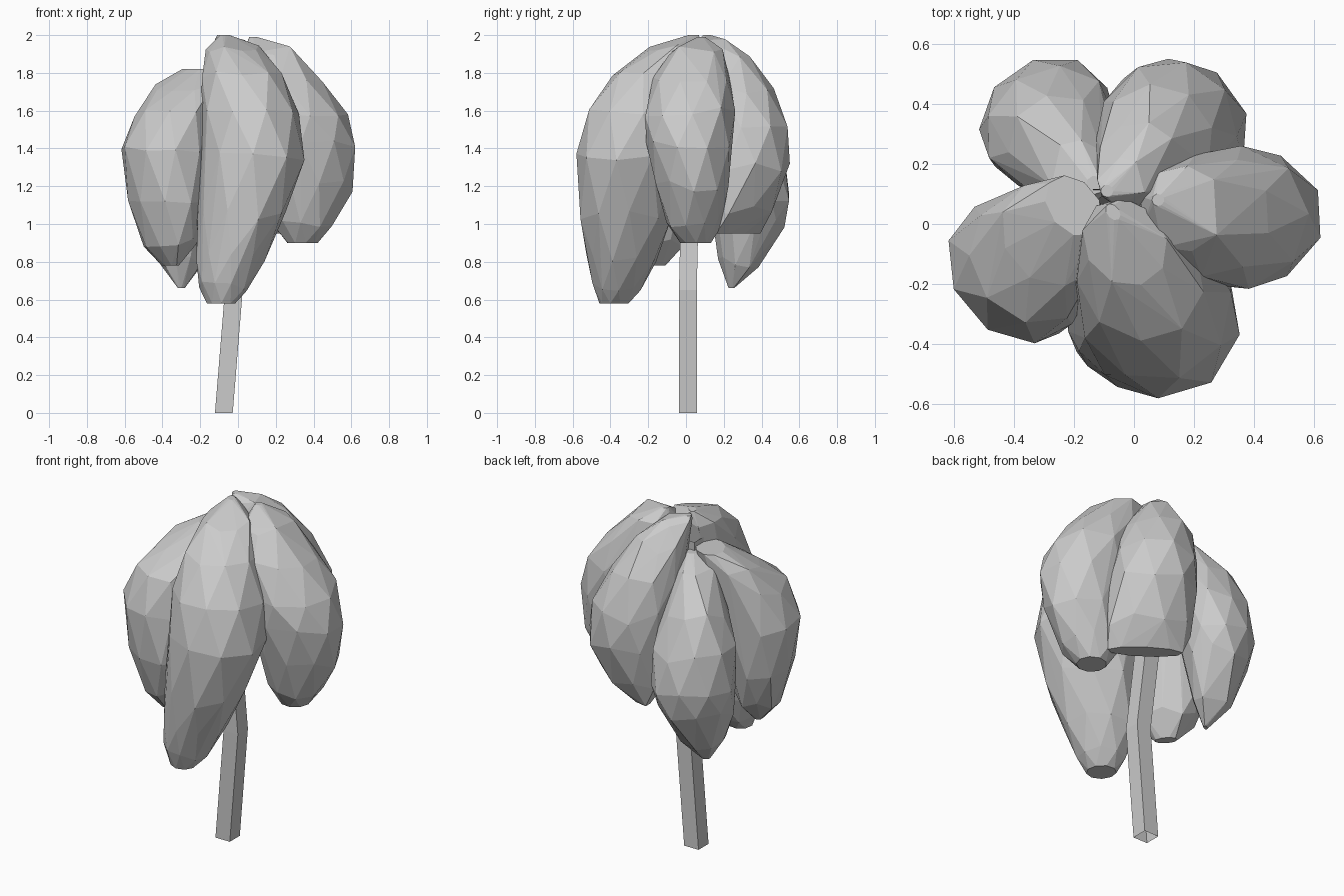
import bpy
import bmesh
import random
from math import cos, sin, pi, radians
from mathutils import Vector

random.seed(4)
SIDES = 9

cube = bpy.data.objects.get("Cube")
if cube:
    bpy.data.objects.remove(cube, do_unlink=True)


def make_material(name, value):
    mat = bpy.data.materials.new(name)
    mat.use_nodes = True
    colour = (value, value, value, 1)
    mat.diffuse_color = colour
    mat.node_tree.nodes["Principled BSDF"].inputs["Base Color"].default_value = colour
    return mat


grey = make_material("plain grey", 0.6)


def add_object(name, bm):
    bmesh.ops.recalc_face_normals(bm, faces=bm.faces)
    mesh = bpy.data.meshes.new(name)
    bm.to_mesh(mesh)
    bm.free()
    mesh.materials.append(grey)
    obj = bpy.data.objects.new(name, mesh)
    bpy.context.collection.objects.link(obj)
    return obj


def lobe(name, angle, stations):
    """Faceted drooping lobe: hull around stacked ovals.
    Each station is height, centre x, centre y, outward radius, sideways radius."""
    out = Vector((cos(radians(angle)), sin(radians(angle)), 0))
    side = Vector((-out.y, out.x, 0))
    bm = bmesh.new()
    last = len(stations) - 1
    for row, (z, cx, cy, depth, width) in enumerate(stations):
        for i in range(SIDES):
            # alternate rows are turned half a step to give triangular facets
            t = 2 * pi * (i + row / 2) / SIDES
            lift = 0 if row in (0, last) else random.uniform(-0.03, 0.03)
            bm.verts.new(Vector((cx, cy, z + lift))
                         + out * depth * cos(t) * 1.03
                         + side * width * sin(t) * 1.03)
    hull = bmesh.ops.convex_hull(bm, input=bm.verts)
    spare = {v for v in hull["geom_interior"] + hull["geom_unused"]
             if isinstance(v, bmesh.types.BMVert)}
    bmesh.ops.delete(bm, geom=list(spare), context='VERTS')
    return add_object(name, bm)


def stem(name, path, half):
    """Open square tube through a few bend points."""
    bm = bmesh.new()
    corners = [(-half, -half), (half, -half), (half, half), (-half, half)]
    rings = [[bm.verts.new((x + dx, y + dy, z)) for dx, dy in corners]
             for x, y, z in path]
    for low, high in zip(rings, rings[1:]):
        for i in range(4):
            j = (i + 1) % 4
            bm.faces.new((low[i], low[j], high[j], high[i]))
    return add_object(name, bm)


# Stalk, bent partway up and running inside the crown
stem("stem", [(-0.075, 0.01, 0), (-0.022, 0.01, 0.65),
              (-0.07, 0.02, 1.1), (-0.09, 0.07, 1.85)], 0.047)

# Long lobe hanging in front
lobe("front_lobe", -52, [
    (0.58, -0.09, -0.38, 0.08, 0.07),
    (0.67, -0.08, -0.37, 0.13, 0.12),
    (0.82, -0.04, -0.34, 0.19, 0.17),
    (1.05, 0.02, -0.32, 0.25, 0.22),
    (1.35, 0.08, -0.3, 0.28, 0.26),
    (1.6, 0.065, -0.26, 0.26, 0.25),
    (1.8, 0.02, -0.17, 0.22, 0.2),
    (1.93, -0.03, -0.06, 0.15, 0.13),
    (2, -0.07, 0.04, 0.03, 0.02)])

# Broad lobe on the +x side
lobe("left_lobe", 3, [
    (0.9, 0.34, 0.05, 0.08, 0.08),
    (1, 0.35, 0.04, 0.15, 0.14),
    (1.2, 0.38, 0.03, 0.22, 0.19),
    (1.42, 0.365, 0.02, 0.26, 0.225),
    (1.6, 0.325, 0.02, 0.25, 0.235),
    (1.78, 0.25, 0.03, 0.2, 0.2),
    (1.91, 0.16, 0.05, 0.14, 0.14),
    (1.99, 0.08, 0.08, 0.02, 0.02)])

# Blunt lobe at the back, ending in a wide thin edge
lobe("back_left_lobe", 55, [
    (0.95, 0.15, 0.27, 0.05, 0.2),
    (1.07, 0.145, 0.28, 0.16, 0.235),
    (1.3, 0.14, 0.31, 0.23, 0.24),
    (1.5, 0.11, 0.31, 0.23, 0.225),
    (1.7, 0.07, 0.27, 0.19, 0.19),
    (1.86, 0.01, 0.2, 0.14, 0.13),
    (1.95, -0.04, 0.14, 0.08, 0.08),
    (2, -0.09, 0.11, 0.02, 0.02)])

# Pointed lobe at the back
lobe("back_right_lobe", 125, [
    (0.66, -0.3, 0.24, 0.01, 0.02),
    (0.8, -0.31, 0.28, 0.1, 0.12),
    (1, -0.3, 0.335, 0.17, 0.2),
    (1.15, -0.295, 0.35, 0.19, 0.225),
    (1.35, -0.28, 0.32, 0.19, 0.22),
    (1.55, -0.24, 0.25, 0.18, 0.17),
    (1.72, -0.18, 0.17, 0.11, 0.1),
    (1.8, -0.13, 0.13, 0.03, 0.03)])

# Rounded lobe on the -x side
lobe("right_lobe", 220, [
    (0.78, -0.36, -0.16, 0.03, 0.06),
    (0.9, -0.36, -0.16, 0.12, 0.16),
    (1.12, -0.375, -0.165, 0.18, 0.23),
    (1.38, -0.395, -0.16, 0.2, 0.25),
    (1.58, -0.34, -0.12, 0.19, 0.22),
    (1.73, -0.27, -0.03, 0.16, 0.18),
    (1.82, -0.2, 0.06, 0.08, 0.11)])
